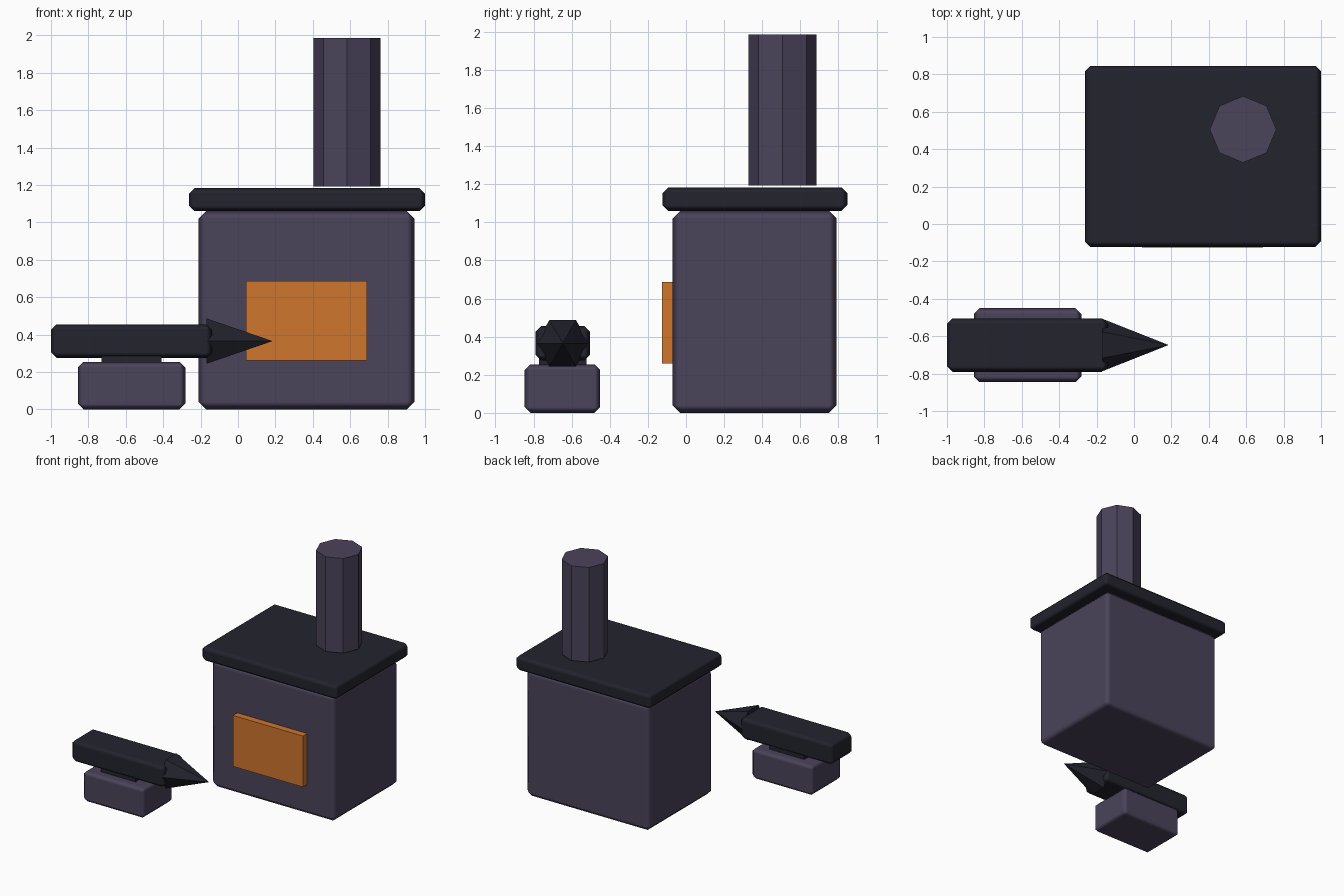
import bpy
import math

cube = bpy.data.objects.get("Cube")
if cube:
    bpy.data.objects.remove(cube, do_unlink=True)


def make_material(name, color):
    mat = bpy.data.materials.new(name)
    mat.use_nodes = True
    mat.diffuse_color = (*color, 1)
    shader = next(n for n in mat.node_tree.nodes if n.type == "BSDF_PRINCIPLED")
    shader.inputs["Base Color"].default_value = (*color, 1)
    return mat


stone = make_material("purple_grey_stone", (0.0685, 0.0561, 0.1022))
iron = make_material("dark_iron", (0.0168, 0.0168, 0.0273))
glow = make_material("fire_orange", (0.62, 0.18, 0.027))


def box(name, mat, low, high, chamfer=0):
    """Box between two corners, with an optional softly shaded chamfer."""
    center = [(a + b) / 2 for a, b in zip(low, high)]
    bpy.ops.mesh.primitive_cube_add(size=1, location=center)
    obj = bpy.context.object
    obj.name = name
    obj.scale = [b - a for a, b in zip(low, high)]
    bpy.ops.object.transform_apply(location=False, rotation=False, scale=True)
    obj.data.materials.append(mat)
    if chamfer:
        bpy.ops.object.shade_smooth()
        bevel = obj.modifiers.new("chamfer", "BEVEL")
        bevel.width = chamfer
        bevel.segments = 1
        bevel.harden_normals = True
    return obj


# Furnace
box("furnace_body", stone, (-0.21, -0.07, 0), (0.943, 0.79, 1.06), 0.04)
box("furnace_top_slab", iron, (-0.263, -0.123, 1.06), (1, 0.846, 1.183), 0.03)
box("fire_opening", glow, (0.042, -0.126, 0.26), (0.69, -0.05, 0.687))

# Chimney, an eight-sided prism with corners on the axes
bpy.ops.mesh.primitive_cylinder_add(vertices=8, radius=0.178, depth=0.793,
                                    location=(0.583, 0.506, 1.589))
chimney = bpy.context.object
chimney.name = "chimney"
chimney.data.materials.append(stone)

# Anvil
box("anvil_base", stone, (-0.856, -0.846, 0), (-0.282, -0.45, 0.254), 0.03)
box("anvil_neck", iron, (-0.73, -0.77, 0.2), (-0.41, -0.522, 0.32))
box("anvil_top", iron, (-1, -0.79, 0.275), (-0.14, -0.504, 0.455), 0.03)

# Horn, a six-sided cone pointing along +x with ridges at its sides
bpy.ops.mesh.primitive_cone_add(vertices=6, radius1=0.14, radius2=0, depth=0.354,
                                location=(0.008, -0.647, 0.365),
                                rotation=(0, math.pi / 2, 0))
horn = bpy.context.object
horn.name = "anvil_horn"
horn.data.materials.append(iron)
